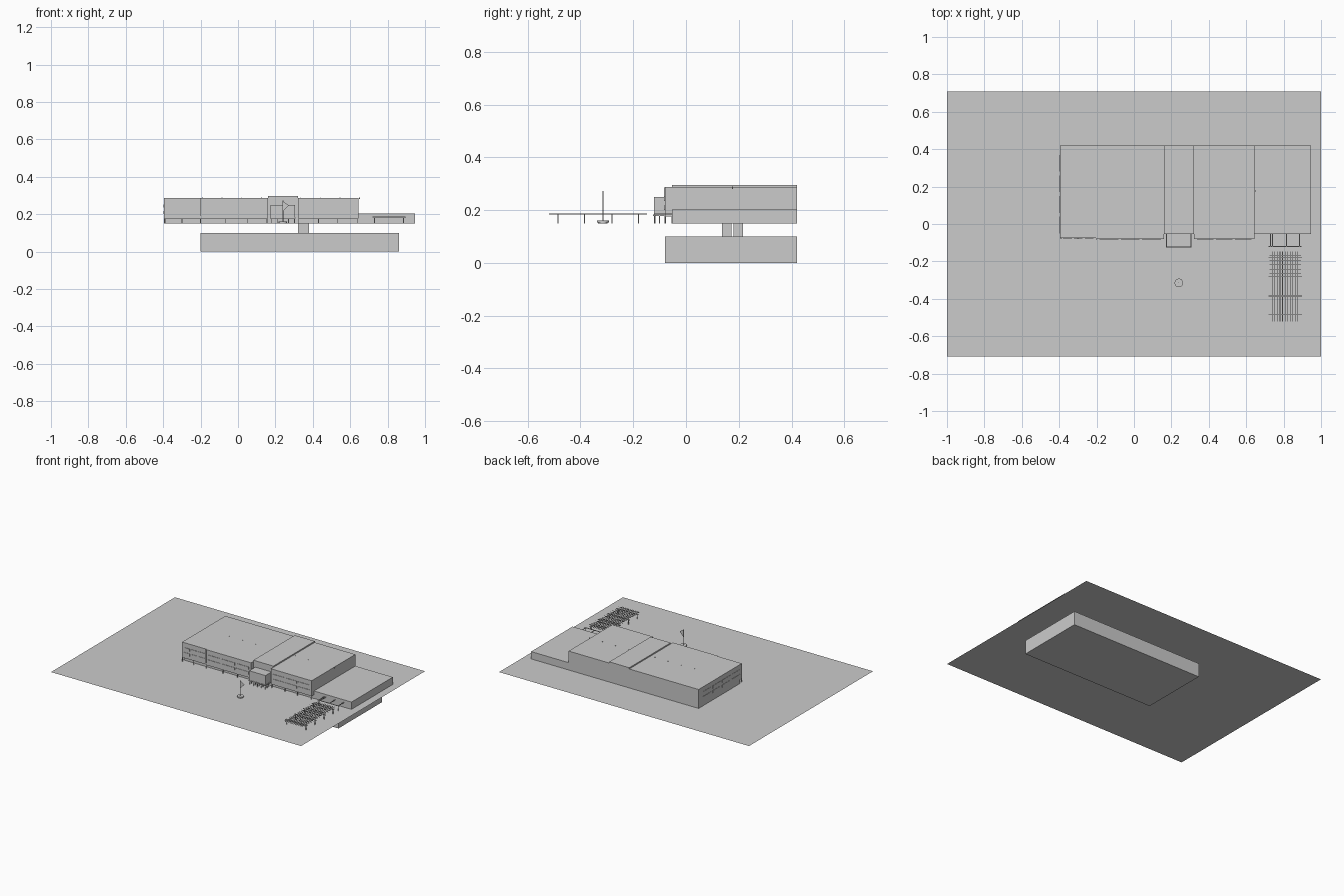
import bpy, bmesh, math

if "Cube" in bpy.data.objects:
    bpy.data.objects.remove(bpy.data.objects["Cube"])

grey = bpy.data.materials.new("plain_grey")
grey.diffuse_color = (0.6, 0.6, 0.6, 1)
grey.use_nodes = True
grey.node_tree.nodes["Principled BSDF"].inputs["Base Color"].default_value = grey.diffuse_color


def finish(name, bm):
    me = bpy.data.meshes.new(name)
    bm.to_mesh(me)
    bm.free()
    me.materials.append(grey)
    ob = bpy.data.objects.new(name, me)
    bpy.context.collection.objects.link(ob)
    return ob


def boxes(name, items):
    """One object from boxes given as (x0, x1, y0, y1, z0, z1)."""
    bm = bmesh.new()
    for x0, x1, y0, y1, z0, z1 in items:
        vs = bmesh.ops.create_cube(bm, size=1)["verts"]
        for v in vs:
            v.co.x = x0 + (v.co.x + .5) * (x1 - x0)
            v.co.y = y0 + (v.co.y + .5) * (y1 - y0)
            v.co.z = z0 + (v.co.z + .5) * (z1 - z0)
    return finish(name, bm)


def post(x, y, z0, z1, r=.002):
    return (x - r, x + r, y - r, y + r, z0, z1)


def cylinder(name, x, y, z0, z1, r, n=24):
    bm = bmesh.new()
    bmesh.ops.create_cone(bm, cap_ends=True, segments=n, radius1=r, radius2=r, depth=z1 - z0)
    bmesh.ops.translate(bm, verts=bm.verts, vec=(x, y, (z0 + z1) / 2))
    return finish(name, bm)


G = .15  # ground level

# Ground sheet
bm = bmesh.new()
bm.faces.new([bm.verts.new(p) for p in
              ((-1, -.708, G), (1, -.708, G), (1, .708, G), (-1, .708, G))])
finish("ground_sheet", bm)

# Basement and the two stair shafts up to the ground floor
boxes("basement", [(-.2, .86, -.08, .42, 0, .1)])
boxes("stair_shafts", [(.32, .38, .137, .173, .1, G), (.32, .38, .18, .216, .1, G)])

# Main blocks: recessed ground floor, overhanging upper floors
boxes("ground_floor", [(-.395, .16, -.055, .42, G, .176), (.32, .645, -.055, .42, G, .176)])
boxes("upper_left_end", [(-.395, -.2, -.074, .42, .176, .287)])
boxes("upper_left_block", [(-.2, .16, -.08, .42, .176, .287)])
boxes("upper_right_block", [(.32, .645, -.08, .42, .176, .287)])
boxes("stair_tower", [(.16, .32, -.053, .42, G, .296)])
boxes("low_wing", [(.645, .945, -.053, .42, G, .203)])

# Columns under the overhang
boxes("front_columns", [post(x, -.077, G, .178) for x in
                        (-.39, -.3, -.2, -.065, .05, .155, .325, .43, .53, .64)])

# Column tips showing along the roof
boxes("roof_column_tips", [post(-.19 + i * .105, .176, .28, .289 if abs(-.19 + i * .105 - .24) > .08 else .285)
                           for i in range(9)])

# Window ledges on the front and the left end
ledges = []
for z in (.2, .235):
    for x0, x1, y in ((-.385, -.21, -.074), (-.19, .15, -.08), (.33, .635, -.08)):
        n = 3
        w = (x1 - x0) / n
        for i in range(n):
            ledges.append((x0 + i * w + .006, x0 + (i + 1) * w - .006, y - .003, y, z, z + .018))
    for i in range(4):
        ledges.append((-.397, -.395, -.05 + i * .11, .04 + i * .11, z, z + .018))
boxes("window_panels", ledges)
boxes("facade_fin", [(-.203, -.197, -.084, -.074, .19, .285)])

# Entrance box on short legs
boxes("entrance_box", [(.175, .305, -.122, -.05, .182, .25)])
boxes("entrance_slab", [(.172, .308, -.125, -.05, .177, .183)])
boxes("entrance_legs", [post(x, y, G, .18) for y in (-.12, -.1, -.08)
                        for x in (.178, .21, .24, .27, .302)])

# Garden pergola: posts, cross rails and long slats
rows = (-.485, -.385, -.28, -.18)
boxes("pergola_posts", [post(x, y, G, .185) for x in (.73, .885) for y in rows])
boxes("pergola_rails", [(.718, .898, y - .002, y + .002, .181, .185) for y in rows])
boxes("pergola_slats", [(x - .0015, x + .0015, -.52, -.148, .184, .187) for x in
                        [.74 + i * .0135 for i in range(11)]])
boxes("pergola_cross_slats", [(.725, .893, y - .001, y + .001, .186, .188) for y in
                              [-.505 + i * .024 for i in range(15)]])

# Open canopy frame in front of the low wing
boxes("wing_canopy", [(x - .002, x + .002, -.12, -.05, .183, .187) for x in (.73, .74, .815, .885)]
      + [(.72, .895, -.122, -.118, .183, .187)]
      + [post(x, -.118, G, .185) for x in (.73, .885)])

# Flagpole with stepped round base and pennant
cylinder("flagpole_base", .24, -.315, G, .154, .018)
cylinder("flagpole_plinth", .24, -.315, .154, .16, .023)
cylinder("flagpole", .24, -.315, .16, .272, .002, 8)
bm = bmesh.new()
f = bm.faces.new([bm.verts.new(p) for p in
                  ((.24, -.3155, .268), (.24, -.3155, .215), (.272, -.3155, .248))])
r = bmesh.ops.extrude_face_region(bm, geom=[f])
bmesh.ops.translate(bm, verts=[v for v in r["geom"] if isinstance(v, bmesh.types.BMVert)], vec=(0, .001, 0))
bmesh.ops.recalc_face_normals(bm, faces=bm.faces)
finish("pennant", bm)
